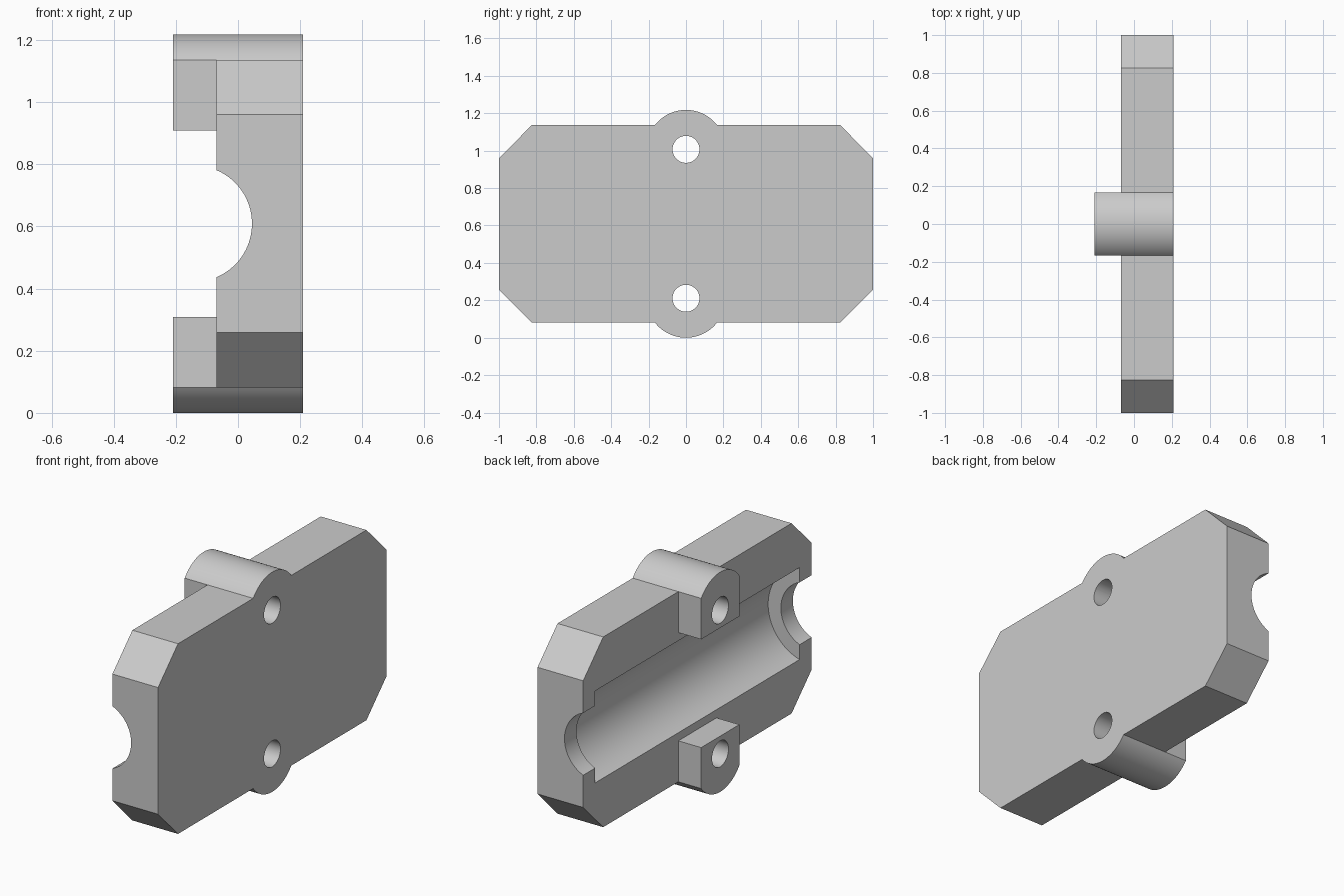
import bpy, bmesh, math
from mathutils import Matrix

cube = bpy.data.objects.get("Cube")
if cube:
    bpy.data.objects.remove(cube, do_unlink=True)

MID = 0.609                      # height of the middle plane
OUTER, FACE, TIP = 0.21, -0.07, -0.21   # x of outer wall, mating face, boss tips
HOLE_Z = 0.398                   # screw holes above and below the middle

grey = bpy.data.materials.new("light grey")
grey.use_nodes = True
colour = (0.6, 0.6, 0.6, 1)
grey.diffuse_color = colour
grey.node_tree.nodes["Principled BSDF"].inputs["Base Color"].default_value = colour


def finish(name, bm):
    bmesh.ops.recalc_face_normals(bm, faces=bm.faces)
    mesh = bpy.data.meshes.new(name)
    bm.to_mesh(mesh)
    bm.free()
    mesh.materials.append(grey)
    obj = bpy.data.objects.new(name, mesh)
    bpy.context.collection.objects.link(obj)
    return obj


def prism(name, profile, x0, x1):
    """Extrude a (y, z) profile along x."""
    bm = bmesh.new()
    face = bm.faces.new([bm.verts.new((x0, y, z)) for y, z in profile])
    new = bmesh.ops.extrude_face_region(bm, geom=[face])["geom"]
    bmesh.ops.translate(bm, vec=(x1 - x0, 0, 0),
                        verts=[v for v in new if isinstance(v, bmesh.types.BMVert)])
    return finish(name, bm)


def cylinder(name, radius, length, centre, axis, sides):
    bm = bmesh.new()
    turn = Matrix.Rotation(math.pi / 2, 4, "Y" if axis == "x" else "X")
    bmesh.ops.create_cone(bm, cap_ends=True, segments=sides, radius1=radius,
                          radius2=radius, depth=length,
                          matrix=Matrix.Translation(centre) @ turn)
    return finish(name, bm)


def combine(target, other, operation):
    mod = target.modifiers.new(operation.lower(), "BOOLEAN")
    mod.operation, mod.solver, mod.object = operation, "EXACT", other
    bpy.context.view_layer.objects.active = target
    bpy.ops.object.modifier_apply(modifier=mod.name)
    bpy.data.objects.remove(other, do_unlink=True)


# Chamfered half shell
quarter = [(1, 0.351), (0.825, 0.527)]
outline = quarter + [(-y, z) for y, z in reversed(quarter)]
outline += [(-y, -z) for y, z in outline]
shell = prism("housing_half", [(y, MID + z) for y, z in outline], FACE, OUTER)

# Screw bosses: square inside, rounded outside
R, HALF = 0.211, 0.167
start = math.acos(HALF / R)
arc = [start + (math.pi - 2 * start) * i / 32 for i in range(33)]
boss = [(HALF, 0.3)] + [(R * math.cos(a), HOLE_Z + R * math.sin(a)) for a in arc] + [(-HALF, 0.3)]
for side, name in ((1, "upper_boss"), (-1, "lower_boss")):
    combine(shell, prism(name, [(y, MID + side * z) for y, z in boss], TIP, OUTER), "UNION")

# Screw holes
for side in (1, -1):
    combine(shell, cylinder("hole_cutter", 0.072, 1, (0, 0, MID + side * HOLE_Z), "x", 48),
            "DIFFERENCE")

# Round main cavity and the narrower openings at both ends
for radius, length in ((0.265, 1.79), (0.187, 2.4)):
    combine(shell, cylinder("bore_cutter", radius, length, (-0.142, 0, MID), "y", 96),
            "DIFFERENCE")

bpy.ops.object.select_all(action="DESELECT")
shell.select_set(True)
bpy.context.view_layer.objects.active = shell
bpy.ops.object.shade_smooth_by_angle(angle=math.radians(30))
